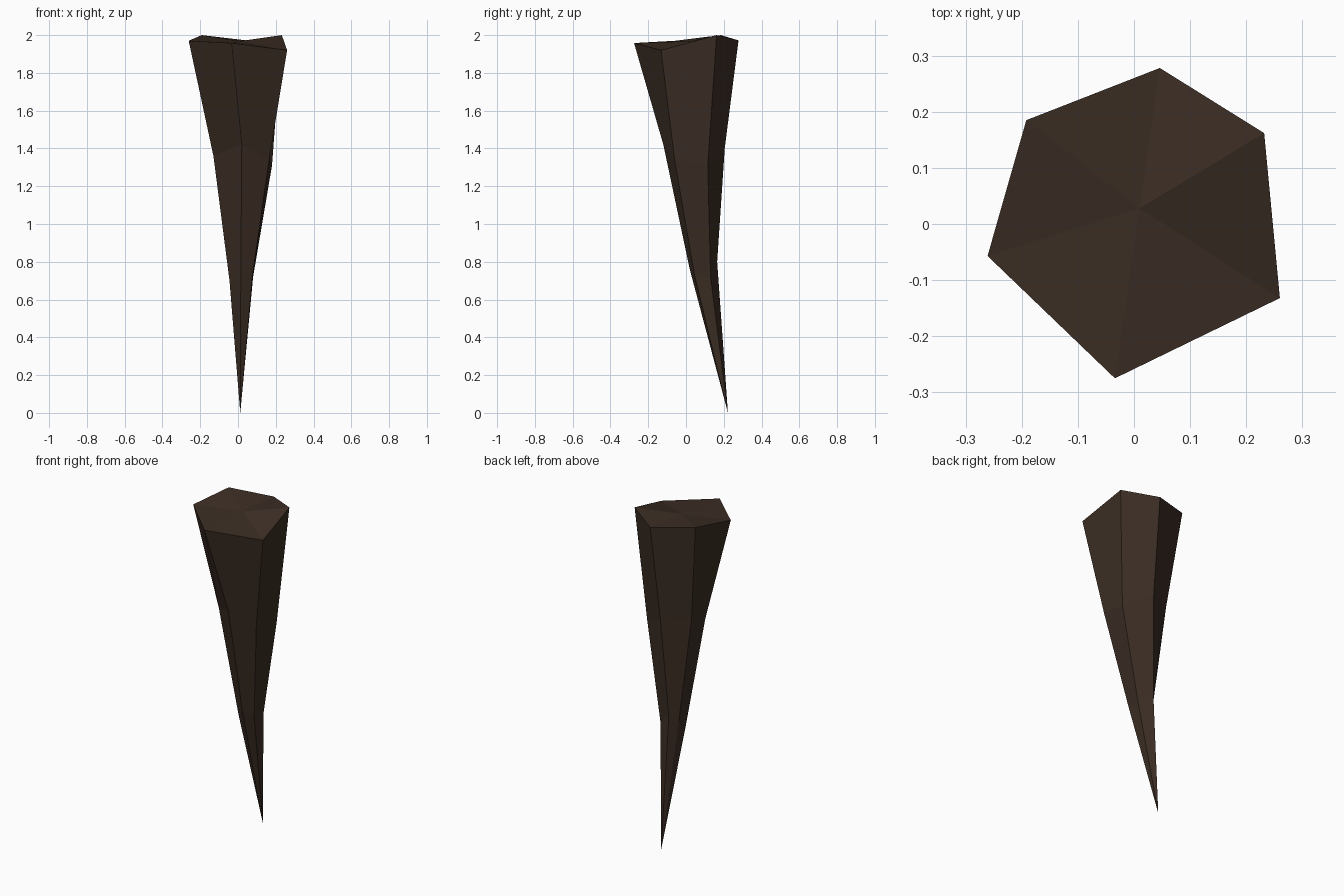
import bpy, bmesh

if "Cube" in bpy.data.objects:
    bpy.data.objects.remove(bpy.data.objects["Cube"])

# Irregular hexagonal rings, from the wide top down
RINGS = [
    [(0.26, -0.132, 1.92), (0.232, 0.162, 2.0), (0.046, 0.278, 1.972),
     (-0.192, 0.185, 2.0), (-0.261, -0.057, 1.97), (-0.034, -0.275, 1.958)],
    [(0.165, -0.06, 1.34), (0.18, 0.115, 1.31), (0.03, 0.205, 1.40),
     (-0.125, 0.125, 1.40), (-0.13, 0.0, 1.36), (0.02, -0.12, 1.42)],
    [(0.077, 0.045, 0.73), (0.08, 0.13, 0.72), (0.0, 0.165, 0.80),
     (-0.035, 0.12, 0.75), (-0.045, 0.07, 0.70), (0.015, 0.02, 0.76)],
]
CAP_CENTRE = (0.01, 0.028, 1.968)
TIP = (0.012, 0.222, 0.0)


def build_spike():
    bm = bmesh.new()
    rings = [[bm.verts.new(p) for p in ring] for ring in RINGS]
    centre, tip = bm.verts.new(CAP_CENTRE), bm.verts.new(TIP)
    for i in range(6):
        j = (i + 1) % 6
        # Cap fan
        bm.faces.new((rings[0][i], rings[0][j], centre))
        # Tapering sides
        for upper, lower in zip(rings, rings[1:]):
            bm.faces.new((upper[j], upper[i], lower[i], lower[j]))
        # Point
        bm.faces.new((rings[-1][j], rings[-1][i], tip))
    bmesh.ops.recalc_face_normals(bm, faces=bm.faces)
    mesh = bpy.data.meshes.new("spike")
    bm.to_mesh(mesh)
    bm.free()
    return mesh


# Single dark brown colour, flat faces
brown = bpy.data.materials.new("dark_brown")
brown.diffuse_color = (0.045, 0.027, 0.018, 1)
brown.use_nodes = True
brown.node_tree.nodes["Principled BSDF"].inputs["Base Color"].default_value = brown.diffuse_color
mesh = build_spike()
mesh.materials.append(brown)
spike = bpy.data.objects.new("spike", mesh)
bpy.context.collection.objects.link(spike)
